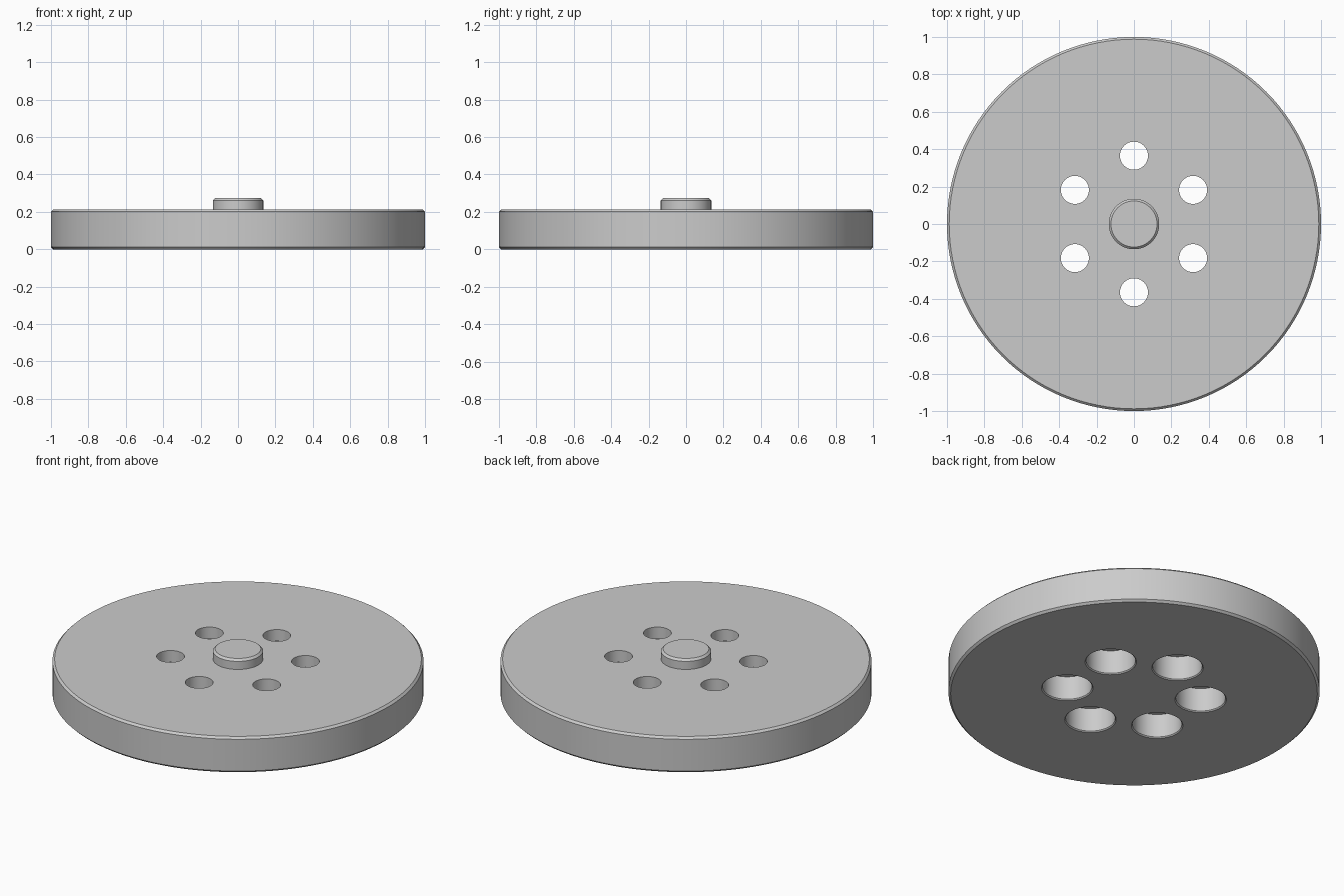
import bpy, bmesh, math
from mathutils import Vector

cube = bpy.data.objects.get("Cube")
if cube:
    bpy.data.objects.remove(cube, do_unlink=True)

grey = bpy.data.materials.new("light grey")
grey.use_nodes = True
colour = (0.6, 0.6, 0.6, 1)
grey.diffuse_color = colour
grey.node_tree.nodes["Principled BSDF"].inputs["Base Color"].default_value = colour


def lathe(name, profile, steps, location=(0, 0, 0)):
    """Spin a closed-to-axis (radius, height) profile about z."""
    bm = bmesh.new()
    verts = [bm.verts.new((r, 0, z)) for r, z in profile]
    edges = [bm.edges.new(pair) for pair in zip(verts, verts[1:])]
    bmesh.ops.spin(bm, geom=verts + edges, cent=(0, 0, 0), axis=(0, 0, 1),
                   angle=math.tau, steps=steps, use_duplicate=False)
    bmesh.ops.remove_doubles(bm, verts=bm.verts, dist=1e-5)
    bmesh.ops.recalc_face_normals(bm, faces=bm.faces)
    mesh = bpy.data.meshes.new(name)
    bm.to_mesh(mesh)
    bm.free()
    mesh.materials.append(grey)
    obj = bpy.data.objects.new(name, mesh)
    obj.location = location
    bpy.context.collection.objects.link(obj)
    return obj


# Chamfered disc with the raised centre boss
top, boss_top, rim, boss, bevel = 0.213, 0.273, 1.0, 0.135, 0.012
disc = lathe("disc_with_boss", [
    (0, 0), (rim - bevel, 0), (rim, bevel), (rim, top - bevel),
    (rim - bevel, top), (boss, top), (boss, boss_top - bevel),
    (boss - bevel, boss_top), (0, boss_top)], 128)

# Six stepped holes: wide chamfered bore below, narrow hole through the top
hole, bore, depth, lip = 0.075, 0.133, 0.145, 0.006
cutter_profile = [(0, -0.05), (bore + lip, -0.05), (bore + lip, 0),
                  (bore, lip), (bore, depth), (hole, depth),
                  (hole, 0.3), (0, 0.3)]
bpy.context.view_layer.objects.active = disc
for i in range(6):
    angle = math.radians(30 + 60 * i)
    place = Vector((math.cos(angle), math.sin(angle), 0)) * 0.365
    cutter = lathe("hole_cutter", cutter_profile, 48, place)
    cutter.hide_render = True
    cut = disc.modifiers.new("hole", "BOOLEAN")
    cut.operation = "DIFFERENCE"
    cut.solver = "EXACT"
    cut.object = cutter
    bpy.ops.object.modifier_apply(modifier=cut.name)
    bpy.data.objects.remove(cutter, do_unlink=True)

# Smooth curved walls, crisp edges
bpy.ops.object.select_all(action="DESELECT")
disc.select_set(True)
bpy.ops.object.shade_smooth_by_angle(angle=math.radians(30))
